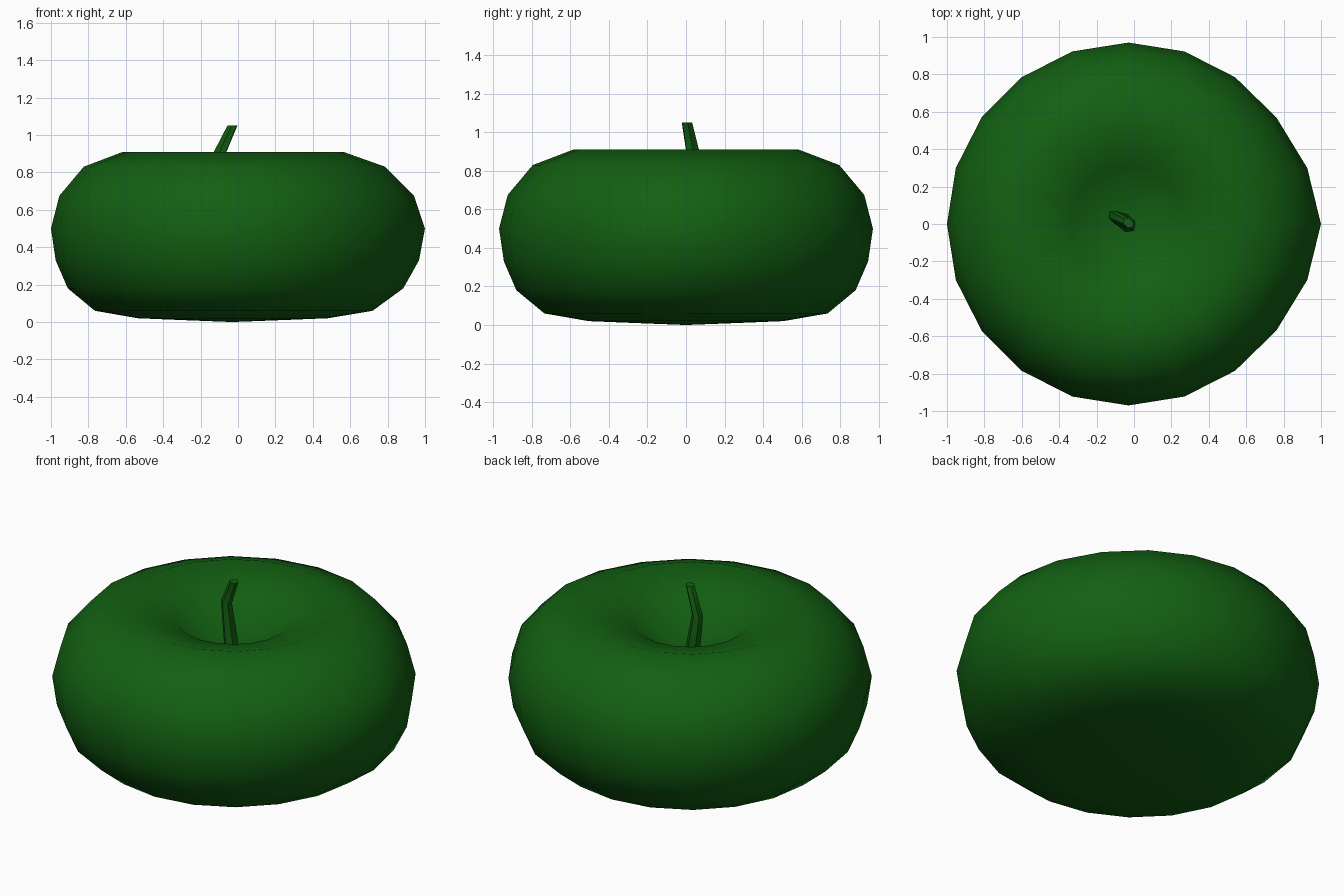
import bpy, bmesh, math
from mathutils import Vector

cube = bpy.data.objects.get("Cube")
if cube:
    bpy.data.objects.remove(cube, do_unlink=True)

green = bpy.data.materials.new("dark_green")
green.use_nodes = True
colour = (0.006, 0.115, 0.006, 1)
green.diffuse_color = colour
green.node_tree.nodes["Principled BSDF"].inputs["Base Color"].default_value = colour


def loft(name, rings, start_cap, end_cap):
    """Skin a stack of point rings; each cap is an apex point or None for a flat end."""
    bm = bmesh.new()
    loops = [[bm.verts.new(p) for p in ring] for ring in rings]
    n = len(loops[0])
    for low, high in zip(loops, loops[1:]):
        for i in range(n):
            j = (i + 1) % n
            bm.faces.new((low[i], low[j], high[j], high[i]))
    for loop, apex in ((loops[0], start_cap), (loops[-1], end_cap)):
        if apex is None:
            bm.faces.new(loop)
        else:
            tip = bm.verts.new(apex)
            for i in range(n):
                bm.faces.new((loop[i], loop[(i + 1) % n], tip))
    bmesh.ops.recalc_face_normals(bm, faces=bm.faces)
    mesh = bpy.data.meshes.new(name)
    bm.to_mesh(mesh)
    bm.free()
    mesh.materials.append(green)
    obj = bpy.data.objects.new(name, mesh)
    bpy.context.collection.objects.link(obj)
    return obj


def smooth(obj, degrees):
    bpy.ops.object.select_all(action='DESELECT')
    obj.select_set(True)
    bpy.context.view_layer.objects.active = obj
    bpy.ops.object.shade_smooth_by_angle(angle=math.radians(degrees))


# Fruit body: squat lathed form with a dimpled top and a slight bulge on its left
CENTRE_X = -0.03
profile = [(0.26, 0.01), (0.505, 0.02), (0.735, 0.06), (0.88, 0.18), (0.945, 0.33),
           (0.97, 0.5), (0.925, 0.675), (0.795, 0.83), (0.585, 0.91), (0.31, 0.825)]
bulge_spot = Vector((0.94, 0, 0.47))


def body_ring(radius, z, sides=20):
    ring = []
    for i in range(sides):
        a = math.tau * i / sides
        p = Vector((CENTRE_X + radius * math.cos(a), radius * math.sin(a), z))
        p.x += 0.06 * math.exp(-((p - bulge_spot).length / 0.4) ** 2)
        ring.append(p)
    return ring


body = loft("fruit_body", [body_ring(r, z) for r, z in profile],
            (CENTRE_X, 0, 0), (CENTRE_X, 0, 0.6))
smooth(body, 180)

# Bent stem: flattened six-sided tube, wider along the diagonal
LONG = Vector((1, -1, 0)).normalized()
SHORT = Vector((1, 1, 0)).normalized()


def stem_ring(centre, long_radius, short_radius, sides=6):
    angles = [math.tau * i / sides for i in range(sides)]
    return [Vector(centre) + LONG * long_radius * math.cos(a)
            + SHORT * short_radius * math.sin(a) for a in angles]


stem = loft("stem", [stem_ring((-0.03, 0, 0.58), 0.06, 0.045),
                     stem_ring((-0.1, 0.035, 0.9), 0.045, 0.03),
                     stem_ring((-0.03, 0.005, 1.05), 0.032, 0.025)], None, None)
smooth(stem, 40)
